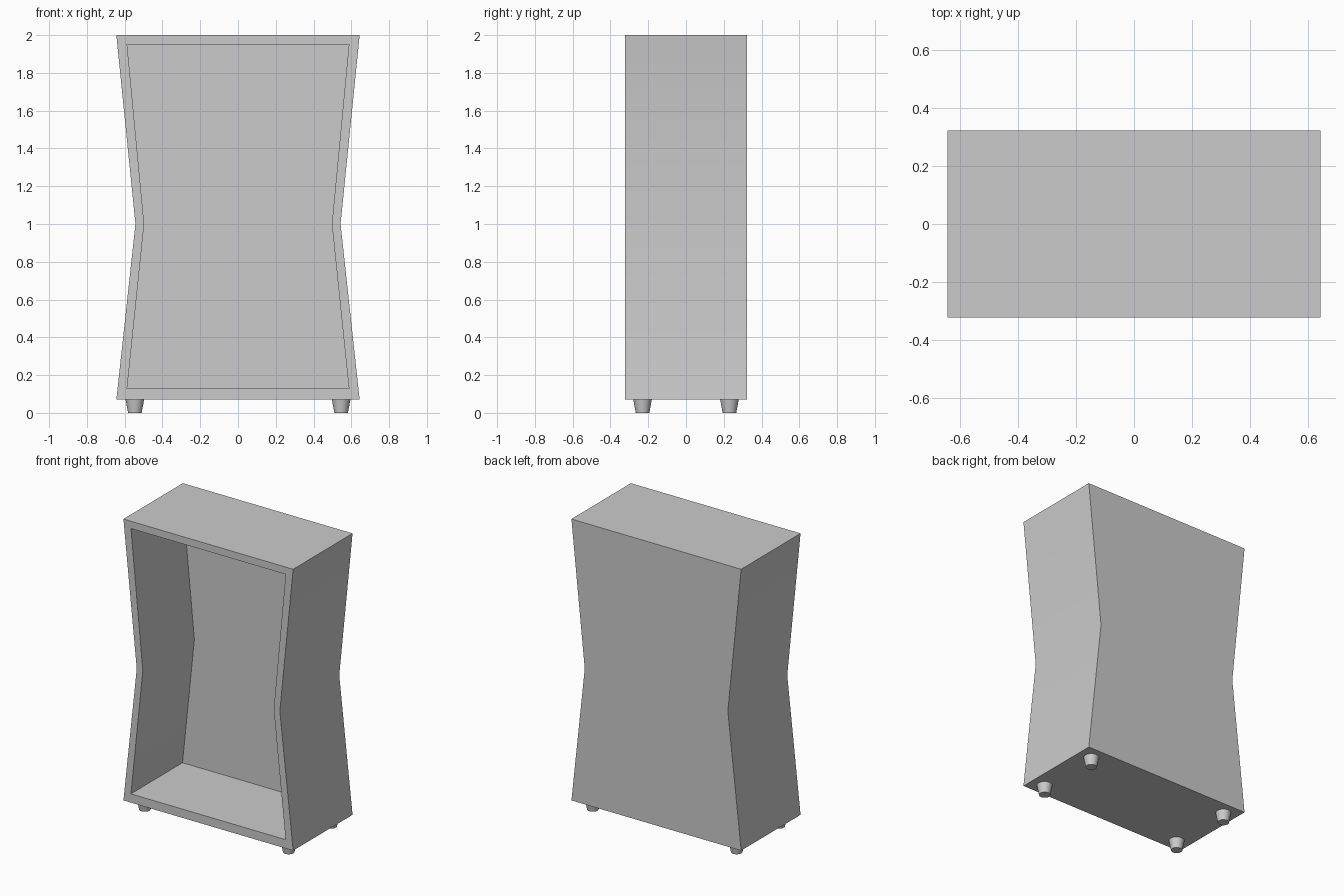
import bpy
import bmesh
import math

if "Cube" in bpy.data.objects:
    bpy.data.objects.remove(bpy.data.objects["Cube"], do_unlink=True)

FRONT, BACK, RECESS = -0.322, 0.322, 0.237
# Half-width and height at base, waist and top
OUTER = [(0.644, 0.07), (0.543, 1.0), (0.644, 2.0)]
INNER = [(0.587, 0.13), (0.497, 1.0), (0.587, 1.95)]

grey = bpy.data.materials.new("light_grey")
grey.use_nodes = True
grey.diffuse_color = (0.6, 0.6, 0.6, 1)
grey.node_tree.nodes["Principled BSDF"].inputs["Base Color"].default_value = grey.diffuse_color


def finish(bm, name):
    """Turn a bmesh into a shaded, coloured object."""
    bmesh.ops.recalc_face_normals(bm, faces=bm.faces)
    mesh = bpy.data.meshes.new(name)
    bm.to_mesh(mesh)
    bm.free()
    mesh.materials.append(grey)
    obj = bpy.data.objects.new(name, mesh)
    bpy.context.collection.objects.link(obj)
    bpy.ops.object.select_all(action='DESELECT')
    obj.select_set(True)
    bpy.context.view_layer.objects.active = obj
    bpy.ops.object.shade_smooth_by_angle(angle=math.radians(30))
    return obj


# Cabinet: waisted shell with an open front
bm = bmesh.new()


def ring(profile, y):
    right = [bm.verts.new((w, y, z)) for w, z in profile]
    left = [bm.verts.new((-w, y, z)) for w, z in reversed(profile)]
    return right + left


def bridge(a, b):
    for i in range(len(a)):
        j = (i + 1) % len(a)
        bm.faces.new((a[i], a[j], b[j], b[i]))


def cap(r):
    bm.faces.new((r[0], r[1], r[4], r[5]))
    bm.faces.new((r[1], r[2], r[3], r[4]))


rings = [ring(OUTER, BACK), ring(OUTER, FRONT), ring(INNER, FRONT), ring(INNER, RECESS)]
for a, b in zip(rings, rings[1:]):
    bridge(a, b)
cap(rings[0])
cap(rings[-1])
finish(bm, "cabinet_shell")

# Four tapered feet
for side, x in (("left", 0.546), ("right", -0.546)):
    for end, y in (("front", -0.23), ("back", 0.23)):
        bm = bmesh.new()
        bmesh.ops.create_cone(bm, cap_ends=True, segments=32,
                              radius1=0.036, radius2=0.049, depth=0.07)
        foot = finish(bm, f"{end}_{side}_foot")
        foot.location = (x, y, 0.035)
